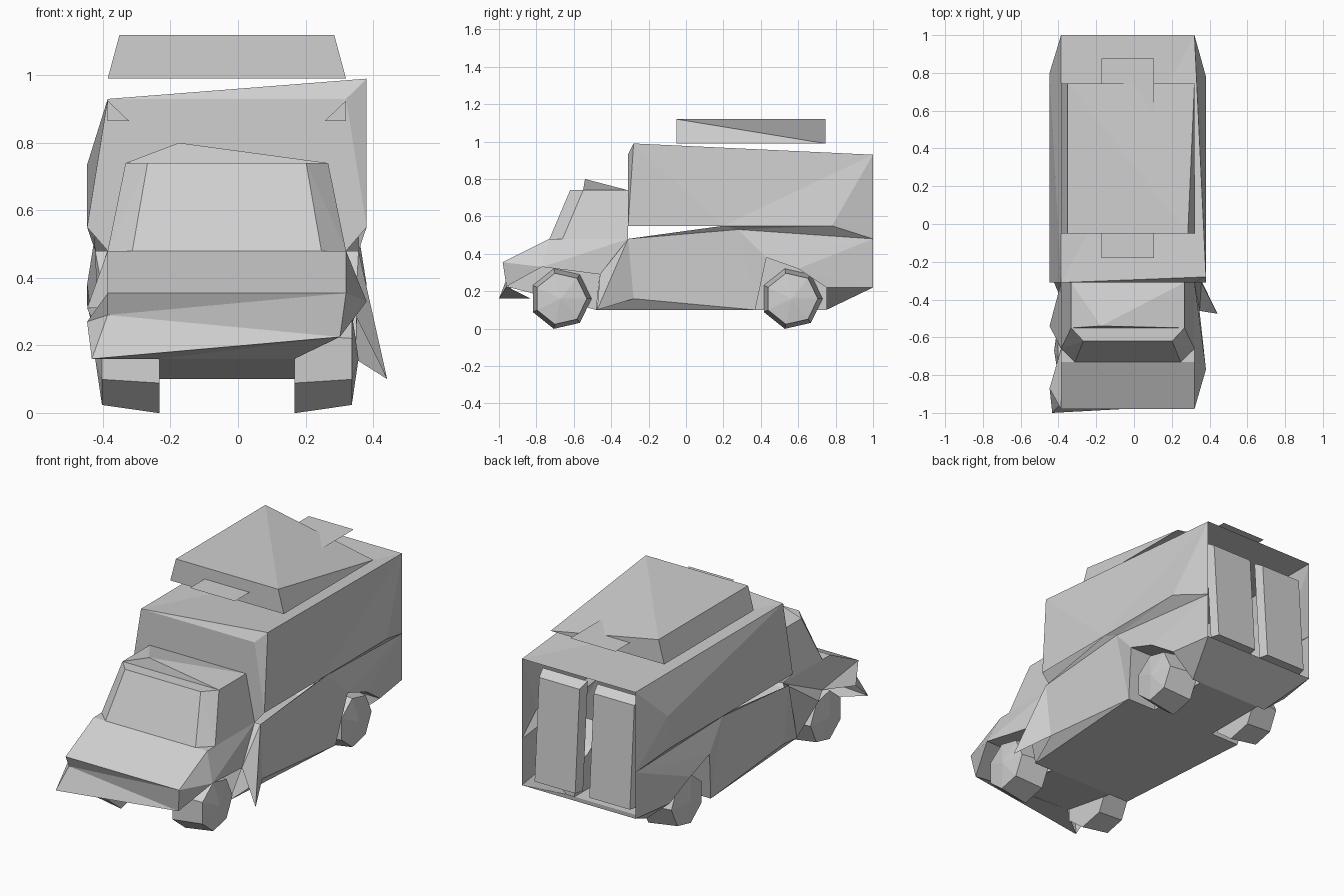
import bpy, bmesh, math
from mathutils import Matrix

if "Cube" in bpy.data.objects:
    bpy.data.objects.remove(bpy.data.objects["Cube"])

grey = bpy.data.materials.new("pale_grey")
grey.use_nodes = True
colour = (0.63, 0.63, 0.63, 1)
grey.diffuse_color = colour
grey.node_tree.nodes["Principled BSDF"].inputs["Base Color"].default_value = colour

AXIS = -0.033           # the van's centre line
W, G = 0.353, 0.414     # half widths: body and bulge
IN = 0.2                # inner side of the wheel wells


def finish(name, bm):
    """Turn a bmesh into a flat shaded grey object on the van's centre line."""
    bmesh.ops.remove_doubles(bm, verts=bm.verts, dist=0.001)
    bmesh.ops.recalc_face_normals(bm, faces=bm.faces)
    bmesh.ops.translate(bm, verts=bm.verts, vec=(AXIS, 0, 0))
    mesh = bpy.data.meshes.new(name)
    bm.to_mesh(mesh)
    bm.free()
    mesh.materials.append(grey)
    obj = bpy.data.objects.new(name, mesh)
    bpy.context.collection.objects.link(obj)


def panels(name, *faces):
    """Make an object from folded panels, each given by its corners."""
    bm = bmesh.new()
    for face in faces:
        bm.faces.new([bm.verts.new(p) for p in face])
    bmesh.ops.remove_doubles(bm, verts=bm.verts, dist=0.001)
    bmesh.ops.triangulate(bm, faces=[f for f in bm.faces if len(f.verts) > 3])
    finish(name, bm)


def m(p):
    """Mirror a point across the van."""
    return (-p[0], p[1], p[2])


def flip(faces):
    return [[m(p) for p in face] for face in faces]


def across(a, b):
    """A panel from side to side between two edge points."""
    return [a, b, m(b), m(a)]


def inner(p):
    return (IN, p[1], p[2])


# Cargo box: roof, front wall and bulged side panels over a narrow ledge
top_front, low_front = (W, -.31, .93), (W, -.31, .48)
peak = (G, -.28, .99)
top_rear, mid_rear, low_rear = (W, 1, .93), (W, 1, .48), (W, 1, .22)
bulge_rear, bulge_front = (G, .78, .55), (G, -.31, .55)
bulge_top = (G, .8, .735)
lip = (G, .2, .55)
belt, sill_top, sill_end = (.39, -.31, .48), (.39, .28, .53), (G, .43, .38)
groove = [[bulge_rear, lip, sill_top], [bulge_rear, sill_top, mid_rear],
          [lip, belt, sill_top]]
panels("cargo_roof", [m(top_front), peak, top_rear], [m(top_front), top_rear, m(top_rear)],
       [m(top_front), top_front, peak])
panels("cargo_front_wall", across(top_front, low_front))
panels("cargo_left_side", [peak, lip, bulge_front], [peak, top_rear, lip],
       [top_rear, bulge_rear, lip], [top_rear, mid_rear, bulge_rear],
       [peak, bulge_front, low_front, top_front], *groove)
panels("cargo_right_side", *flip([
    [top_front, top_rear, bulge_top], [top_rear, mid_rear, bulge_rear, bulge_top],
    [top_front, bulge_top, bulge_front], [bulge_top, bulge_rear, bulge_front],
    [top_front, bulge_front, low_front], *groove]))

# Lower body: sills, rear quarters, wheel wells and underside
sill_low, sill_mid = (.38, .37, .1), (.38, -.28, .16)
front_low, flare = (.32, -.48, .1), (.475, -.475, .1)
arch_rear, quarter_low = (G, .6, .32), (.39, .75, .22)
tail = (.25, .75, .1)
side = [[belt, sill_top, sill_end, sill_low, sill_mid], [sill_top, sill_end, mid_rear],
        [sill_end, arch_rear, mid_rear], [arch_rear, low_rear, mid_rear],
        [arch_rear, quarter_low, low_rear], [quarter_low, tail, low_rear]]

nose, wing, wing_rear = (W, -.98, .355), (G, -.77, .33), (.38, -.46, .29)
bumper_left, bumper_right = (.335, -.96, .225), (-.4, -1, .16)
grille_low, bumper_corner = (-W, -.95, .29), (-G, -.87, .27)
arch_top, arch_back = (-W, -.66, .31), (-G, -.54, .31)
chin = (IN, -.83, .16)


def well(*arch):
    """Roof strip and inner wall of a wheel well under an arch line."""
    strip = [[a, b, inner(b), inner(a)] for a, b in zip(arch, arch[1:])]
    return strip + [[inner(p) for p in arch]]


rear_well = well(sill_low, sill_end, arch_rear, quarter_low, tail)
panels("left_sill", *side, [belt, flare, sill_mid])
panels("right_sill", *flip(side), *flip([[belt, front_low, sill_mid]]))
panels("wheel_wells", *rear_well, *flip(rear_well),
       *well(bumper_left, wing, wing_rear, front_low),
       *flip(well(m(bumper_corner), m(arch_top), m(arch_back), front_low)))
panels("underside", across(sill_low, front_low), across(inner(sill_low), inner(tail)),
       across(tail, low_rear), across(inner(front_low), chin),
       [sill_low, sill_mid, front_low], [m(sill_low), m(sill_mid), m(front_low)])

# Cab: roof with an off-centre peak, windscreen and chamfered pillars
roof_rear, roof_side, roof_front = (.3, -.31, .74), (.3, -.55, .74), (.235, -.62, .74)
waist, screen_side, screen_low = (W, -.66, .48), (.28, -.73, .48), (W, -.73, .48)
crown = (-.142, -.54, .8)
rim = [roof_rear, roof_side, m(roof_side), m(roof_rear)]
panels("cab_roof", across(roof_side, roof_front),
       *[[crown, rim[i - 1], rim[i]] for i in range(len(rim))])
panels("windscreen", across(roof_front, screen_side))
pillar = [[roof_front, roof_side, waist, screen_side], [waist, screen_side, screen_low],
          [roof_side, roof_rear, low_front, waist]]
panels("cab_sides", *pillar, *flip(pillar))

# Hood, unequal wings and the crooked bumper
panels("hood", across(screen_low, nose))
panels("left_wing", [screen_low, nose, wing], [low_front, screen_low, wing],
       [low_front, wing, wing_rear], [low_front, wing_rear, flare, belt],
       [nose, wing, bumper_left])
panels("right_wing", [m(low_front), m(screen_low), arch_top],
       [m(screen_low), m(nose), arch_top], [m(low_front), arch_top, arch_back],
       [m(low_front), arch_back, m(front_low), m(belt)], [m(nose), arch_top, bumper_corner],
       [m(nose), bumper_corner, grille_low], [grille_low, bumper_corner, bumper_right])
panels("grille", [nose, m(nose), grille_low])
panels("bumper", [grille_low, nose, bumper_left], [grille_low, bumper_left, bumper_right],
       [bumper_right, bumper_left, chin, m(chin)])

# Roof sign with one collapsed rear corner, on a plate that sticks out at both ends
foot_front, foot_rear = (W, -.05, .99), (W, .745, .99)
head_front, head_rear = (.318, -.05, 1.12), (.318, .745, 1.12)
panels("roof_sign", across(foot_front, foot_rear), across(foot_front, head_front),
       [head_front, foot_front, foot_rear], [m(head_front), head_front, m(head_rear)],
       [head_front, foot_rear, m(head_rear)], [foot_rear, m(head_rear), m(foot_rear)],
       [m(p) for p in (head_front, foot_front, foot_rear, head_rear)])
panels("roof_sign_plate", across((.14, -.18, 1.055), (.14, .875, 1.055)))

# Corner marker plates above the windscreen
marker = [[(W, -.315, .925), (W, -.315, .865), (.29, -.315, .865)]]
panels("corner_markers", *marker, *flip(marker))

# Rear doors: narrow blocks with a sloping top, leaning out at the foot
for name, x in (("left_rear_door", .15), ("right_rear_door", -.19)):
    bm = bmesh.new()
    bmesh.ops.create_cube(bm, size=1, matrix=Matrix.Translation((x, .93, .56))
                          @ Matrix.Diagonal((.28, .05, .6, 1)))
    for v in bm.verts:
        if v.co.y > .93:
            v.co.x += (x - v.co.x) * .1
            if v.co.z > .56:
                v.co.z -= .03
        v.co.y += (.86 - v.co.z) * .07
    finish(name, bm)

# Wheels: few-sided drums, slightly narrower on the outside
for end, y in (("front", -.67), ("rear", .565)):
    for label, s in (("left", 1), ("right", -1)):
        bm = bmesh.new()
        bmesh.ops.create_cone(bm, cap_ends=True, segments=7, radius1=.165,
                              radius2=.14, depth=.17)
        cap = max(bm.faces, key=lambda f: f.calc_center_median().z)
        hub = bmesh.ops.poke(bm, faces=[cap])["verts"][0]
        hub.co.z += .02
        bmesh.ops.transform(bm, verts=bm.verts, matrix=Matrix.Translation((s * .285, y, .16))
                            @ Matrix.Rotation(s * math.pi / 2, 4, "Y"))
        finish(end + "_" + label + "_wheel", bm)
